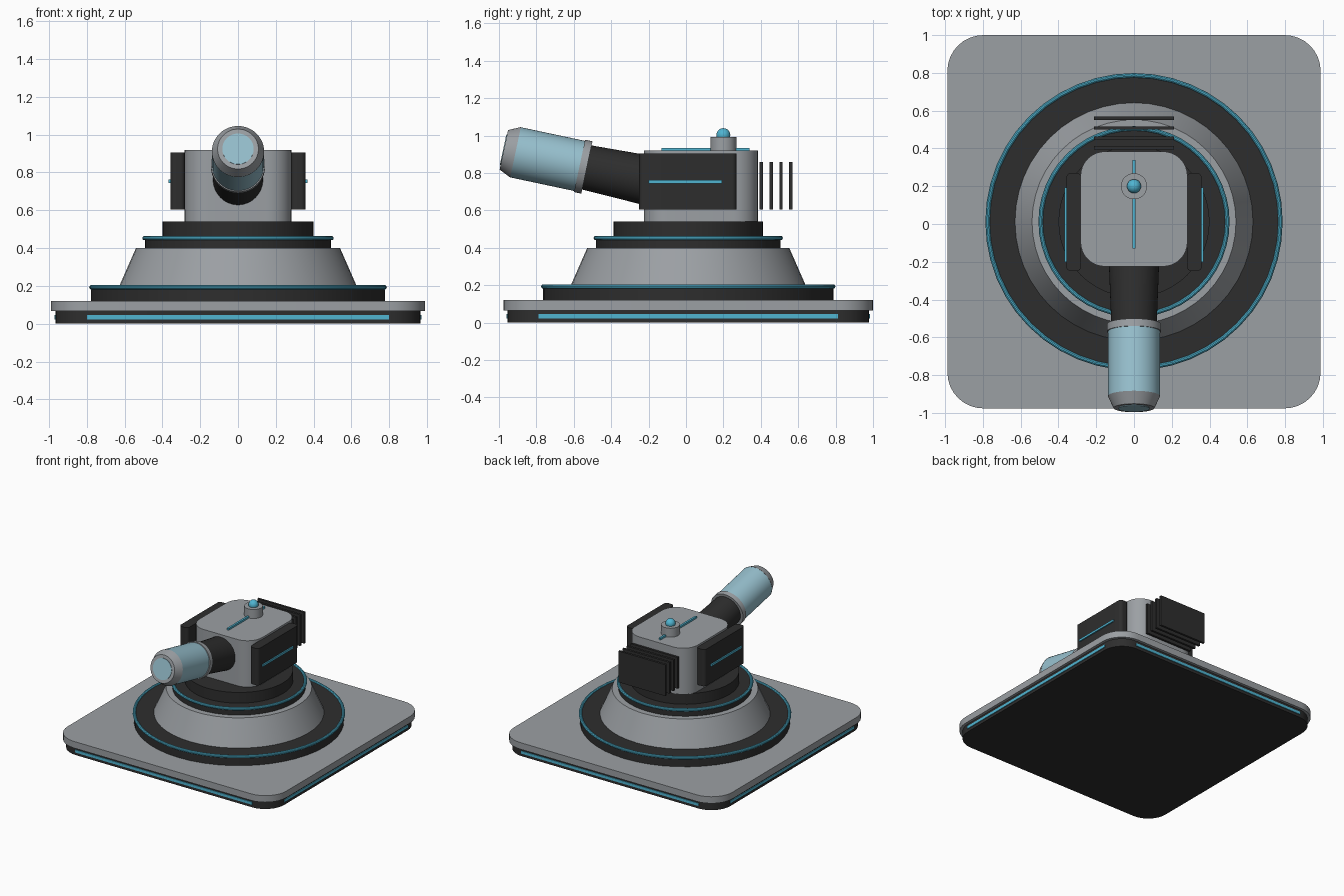
import bpy
import bmesh
import math
from mathutils import Vector

old = bpy.data.objects.get("Cube")
if old:
    bpy.data.objects.remove(old, do_unlink=True)


def material(name, rgb):
    m = bpy.data.materials.new(name)
    m.use_nodes = True
    m.diffuse_color = (*rgb, 1)
    m.node_tree.nodes["Principled BSDF"].inputs["Base Color"].default_value = (*rgb, 1)
    return m


GREY = material("grey metal", (0.33, 0.35, 0.37))
DARK = material("dark metal", (0.027, 0.027, 0.027))
CYAN = material("cyan glow", (0.08, 0.46, 0.64))
GLASS = material("pale blue glass", (0.31, 0.53, 0.62))


def finish(obj, name, mat):
    obj.name = name
    obj.data.materials.clear()
    obj.data.materials.append(mat)
    bpy.ops.object.select_all(action="DESELECT")
    obj.select_set(True)
    bpy.context.view_layer.objects.active = obj
    bpy.ops.object.shade_smooth_by_angle(angle=math.radians(30))
    return obj


def box(name, mat, x, y, z, radius=0):
    """Box from (min, max) ranges, with optional rounded vertical edges."""
    lo, hi = map(Vector, zip(x, y, z))
    bm = bmesh.new()
    bmesh.ops.create_cube(bm, size=1)
    for v in bm.verts:
        v.co = Vector(a * b for a, b in zip(v.co, hi - lo))
    if radius:
        upright = [e for e in bm.edges
                   if abs(e.verts[0].co.z - e.verts[1].co.z) > 1e-4]
        bmesh.ops.bevel(bm, geom=upright, offset=radius, segments=8,
                        profile=0.5, affect="EDGES")
    mesh = bpy.data.meshes.new(name)
    bm.to_mesh(mesh)
    bm.free()
    obj = bpy.data.objects.new(name, mesh)
    obj.location = (lo + hi) / 2
    bpy.context.collection.objects.link(obj)
    return finish(obj, name, mat)


def drum(name, mat, r1, r2, start, length, tilt=0):
    """Round part growing from start along z, tipped towards the front."""
    axis = Vector((0, -math.sin(tilt), math.cos(tilt)))
    bpy.ops.mesh.primitive_cone_add(vertices=48, radius1=r1, radius2=r2, depth=length,
                                    location=Vector(start) + axis * length / 2,
                                    rotation=(tilt, 0, 0))
    return finish(bpy.context.object, name, mat)


def ring(name, radius, z):
    bpy.ops.mesh.primitive_torus_add(major_radius=radius, minor_radius=0.012,
                                     major_segments=48, minor_segments=10,
                                     location=(0, CY, z))
    return finish(bpy.context.object, name, CYAN)


CY = 0.012  # depth of the pedestal axis


def span(half, mid=0):
    return mid - half, mid + half


# Square base with light strips on its four sides
box("base_foot", DARK, span(0.966), span(0.966, CY), (0, 0.066), 0.17)
box("base_plate", GREY, span(0.988), span(0.988, CY), (0.066, 0.12), 0.19)
for s, front, side in ((-1, "front", "right"), (1, "back", "left")):
    box(front + "_base_strip", CYAN, span(0.8), span(0.006, CY + s * 0.966), (0.023, 0.045))
    box(side + "_base_strip", CYAN, span(0.006, s * 0.966), span(0.8, CY), (0.023, 0.045))

# Stepped round pedestal
for name, mat, r1, r2, z1, z2 in (
        ("pedestal_lower_drum", DARK, 0.777, 0.777, 0.12, 0.195),
        ("pedestal_cone", GREY, 0.63, 0.54, 0.195, 0.4),
        ("pedestal_upper_drum", DARK, 0.493, 0.493, 0.4, 0.455),
        ("turntable", DARK, 0.4, 0.4, 0.455, 0.542)):
    drum(name, mat, r1, r2, (0, CY, z1), z2 - z1)
ring("lower_light_ring", 0.775, 0.193)
ring("upper_light_ring", 0.494, 0.453)

# Turret head with side armour
box("turret_body", GREY, span(0.283), (-0.225, 0.384), (0.542, 0.92), 0.13)
for s, side in ((-1, "right"), (1, "left")):
    box(side + "_armour", DARK, span(0.039, s * 0.319), (-0.25, 0.27), (0.605, 0.905), 0.025)
    box(side + "_armour_strip", CYAN, span(0.008, s * 0.36), (-0.2, 0.193), (0.745, 0.762))

# Roof strip and sensor knob
box("roof_strip", CYAN, span(0.008), (-0.13, 0.34), (0.915, 0.935))
drum("sensor_mount", GREY, 0.069, 0.069, (0, 0.2, 0.9), 0.093)
bpy.ops.mesh.primitive_uv_sphere_add(segments=24, ring_count=12, radius=0.037,
                                     location=(0, 0.2, 1.003))
finish(bpy.context.object, "sensor_bulb", CYAN)

# Cooling fins behind the head
for i in range(4):
    box(f"cooling_fin_{i + 1}", DARK, span(0.212), span(0.009, 0.403 + i * 0.0525), (0.605, 0.86))

# Raised barrel, built outwards along its axis
TILT = math.radians(78)
AIM = Vector((0, -math.sin(TILT), math.cos(TILT)))
COLLAR = Vector((0, -0.569, 0.838))
for name, mat, r1, r2, a, b in (
        ("barrel", DARK, 0.134, 0.12, -0.4, -0.03),
        ("barrel_collar", GREY, 0.143, 0.143, -0.04, 0),
        ("barrel_sleeve", GLASS, 0.137, 0.137, 0, 0.35),
        ("muzzle_cap", GREY, 0.138, 0.108, 0.35, 0.414),
        ("muzzle_lens", GLASS, 0.083, 0.083, 0.41, 0.418)):
    drum(name, mat, r1, r2, COLLAR + AIM * a, b - a, TILT)
